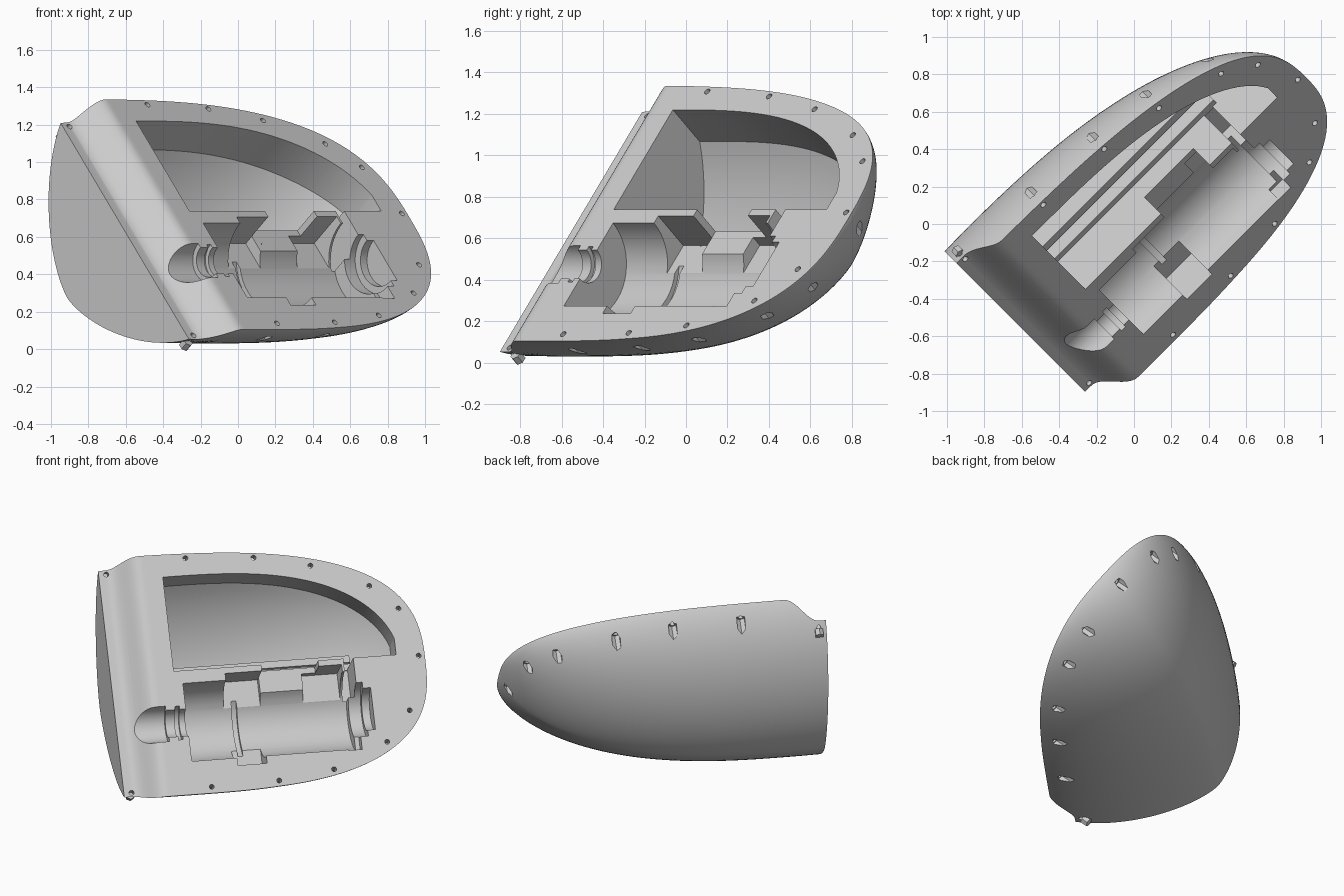
import bpy, bmesh, math
from mathutils import Vector, Matrix

if "Cube" in bpy.data.objects:
    bpy.data.objects.remove(bpy.data.objects["Cube"])

# tilted frame: U along the hull, S across the split face, N out of the split face
c, k = math.cos(math.radians(50)), math.sin(math.radians(50))
P = Vector((1, -1, 0)).normalized()
Z = Vector((0, 0, 1))
U = Vector((1, 1, 0)).normalized()
S = -c * P + k * Z
N = k * P + c * Z
FACE, TIP = 0.523, 1.205

grey = bpy.data.materials.new("light grey")
grey.diffuse_color = (0.6, 0.6, 0.6, 1)
grey.use_nodes = True
grey.node_tree.nodes["Principled BSDF"].inputs["Base Color"].default_value = grey.diffuse_color


def make(name, bm):
    for v in bm.verts:
        v.co = U * v.co.x + S * v.co.y + N * v.co.z
    bmesh.ops.recalc_face_normals(bm, faces=bm.faces)
    me = bpy.data.meshes.new(name)
    bm.to_mesh(me)
    bm.free()
    ob = bpy.data.objects.new(name, me)
    me.materials.append(grey)
    bpy.context.collection.objects.link(ob)
    return ob


def box(name, u0, u1, s0, s1, n0, n1, rise=0):
    """Box in the tilted frame; rise lifts the bottom at the far end."""
    bm = bmesh.new()
    bmesh.ops.create_cube(bm, size=1)
    for v in bm.verts:
        far, low = v.co.x > 0, v.co.z < 0
        v.co = Vector((u1 if far else u0, s1 if v.co.y > 0 else s0,
                       (n0 + (rise if far else 0)) if low else n1))
    return make(name, bm)


def tube(name, centre, r, length, along_u=True, sides=48):
    bm = bmesh.new()
    m = Matrix.Translation(centre)
    if along_u:
        m = m @ Matrix.Rotation(math.pi / 2, 4, 'Y')
    bmesh.ops.create_cone(bm, cap_ends=True, segments=sides, radius1=r,
                          radius2=r, depth=length, matrix=m)
    return make(name, bm)


def half_width(u):
    return 0.795 * max(0, 1 - (abs(u + 0.4) / (TIP + 0.4)) ** 2.75) ** 0.37


def depth(u):
    return 0.71 * max(0, 1 - (abs(u + 0.6) / (TIP + 0.6)) ** 2.5) ** 0.6


def mid(u):  # centre line droops slightly towards the nose
    t = min(1, max(0, (u + 0.82) / 1.7))
    return 0.512 - 0.035 * t * t * (3 - 2 * t)


def power(side):  # section is a little flatter on the lower half
    return 1.62 if side > 0 else 1.51


def top(u):  # lip at the open end rises in an S curve to the split face
    t = min(1, max(0, (u + 0.77) / 0.21))
    return FACE - 0.145 * (0.5 + 0.5 * math.cos(math.pi * t))


# hull: half superellipse sections lofted along U
bm = bmesh.new()
us = [-0.82 + 0.28 * i / 14 for i in range(14)]
us += [-0.54 + (TIP + 0.54) * math.sin(math.pi / 2 * i / 48) for i in range(48)]
SEG, rows = 56, []
for u in us:
    h, d = half_width(u), depth(u)
    extra = 0.022 * max(0, 1 - (u + 0.82))
    drop = min(1, (FACE - top(u)) / d)
    a0 = math.asin(drop ** (power(1) / 2))
    a1 = math.pi - math.asin(drop ** (power(-1) / 2))
    row = []
    for j in range(SEG + 1):
        th = a0 + (a1 - a0) * j / SEG
        cs, sn = math.cos(th), max(0, math.sin(th))
        e = power(cs)
        w = h if cs > 0 else h + extra
        row.append(bm.verts.new((u, mid(u) + w * math.copysign(abs(cs) ** (2 / e), cs),
                                 FACE - d * sn ** (2 / e))))
    rows.append(row)
for a, b in zip(rows, rows[1:]):
    for j in range(SEG + 1):
        i = (j + 1) % (SEG + 1)
        bm.faces.new((a[j], a[i], b[i], b[j]))
nose = bm.verts.new((TIP, mid(TIP), FACE))
for j in range(SEG + 1):
    bm.faces.new((rows[-1][j], rows[-1][(j + 1) % (SEG + 1)], nose))
bm.faces.new(rows[0])
hull = make("hull", bm)

cutters = []

# upper compartment whose floor follows the hull
bm = bmesh.new()
rows = []
for i in range(33):
    u = -0.43 + 1.45 * math.sin(math.pi / 2 * i / 32)
    hi = 0.505 + 0.648 * max(0, 1 - (abs(u + 0.4) / 1.44) ** 2.8) ** 0.5
    hi = max(hi, 0.57)
    h, d = half_width(u) - 0.04, depth(u) - 0.07
    floor = []
    for j in range(17):
        s = 0.525 + (hi - 0.525) * j / 16
        q = max(0, 1 - (abs(s - 0.5) / h) ** 1.6) ** (1 / 1.6)
        floor.append(bm.verts.new((u, s, FACE - max(0.03, d * q))))
    rows.append(floor + [bm.verts.new((u, hi, 0.7)), bm.verts.new((u, 0.525, 0.7))])
for a, b in zip(rows, rows[1:]):
    for j in range(len(a)):
        i = (j + 1) % len(a)
        bm.faces.new((a[j], a[i], b[i], b[j]))
bm.faces.new(rows[0])
bm.faces.new(rows[-1])
cutters.append(make("compartment_cut", bm))

# motor bed, shaft neck, shaft bell and bearing seat
AX = 0.18
for u0, u1, r in [(-0.38, 0.70, 0.26), (-0.047, -0.013, 0.285), (-0.55, -0.36, 0.09),
                  (-0.45, -0.42, 0.112), (-0.80, -0.51, 0.118),
                  (0.69, 0.78, 0.18), (0.75, 0.83, 0.14)]:
    cutters.append(tube("bed_cut", ((u0 + u1) / 2, AX, FACE + 0.001), r, u1 - u0))

# terminal notches, wire passage and end flange slots
for b in [(-0.085, 0.105, -0.13, 0.06, 0.32, 0.7),
          (-0.10, 0.14, 0.30, 0.485, 0.30, 0.7),
          (0.42, 0.66, 0.30, 0.487, 0.30, 0.7),
          (0.14, 0.51, 0.30, 0.56, 0.36, 0.7),
          (0.675, 0.74, 0.30, 0.655, 0.24, 0.7),
          (0.64, 0.73, -0.085, 0.1, 0.44, 0.7)]:
    cutters.append(box("notch_cut", *b))

# screw holes round the rim with six-sided nut pockets beneath
holes = [(-0.27, 1.268), (0.171, 1.238), (0.533, 1.157), (0.898, 0.994),
         (1.07, 0.83), (1.165, 0.508), (1.066, 0.151), (0.897, -0.047),
         (0.533, -0.203), (0.17, -0.25), (-0.271, -0.258)]
for u, s in holes:
    cutters.append(tube("screw_cut", (u, s, 0.5), 0.016, 0.5, False, 16))
    cutters.append(tube("nut_cut", (u, s, FACE - 0.335), 0.03, 0.5, False, 6))
for s in (1.236, -0.221):
    cutters.append(tube("lip_screw_cut", (-0.77, s, 0.4), 0.016, 0.3, False, 16))

bpy.context.view_layer.objects.active = hull
for cut in cutters:
    cut.hide_render = True
    m = hull.modifiers.new("cut", 'BOOLEAN')
    m.operation, m.solver, m.object = 'DIFFERENCE', 'EXACT', cut
    bpy.ops.object.modifier_apply(modifier=m.name)
    bpy.data.objects.remove(cut)

bpy.ops.object.select_all(action='DESELECT')
hull.select_set(True)
bpy.ops.object.shade_smooth_by_angle(angle=math.radians(25))

# stepped rails along the lower side of the compartment
box("inner_rail", -0.44, 0.77, 0.515, 0.56, -0.12, 0.25, 0.26)
box("outer_rail", -0.44, 0.77, 0.585, 0.63, -0.12, 0.19, 0.26)

# nut bosses under the two lip corners
for s in (1.232, -0.221):
    tube("lip_nut_boss", (-0.77, s, 0.305), 0.029, 0.045, False, 6)
